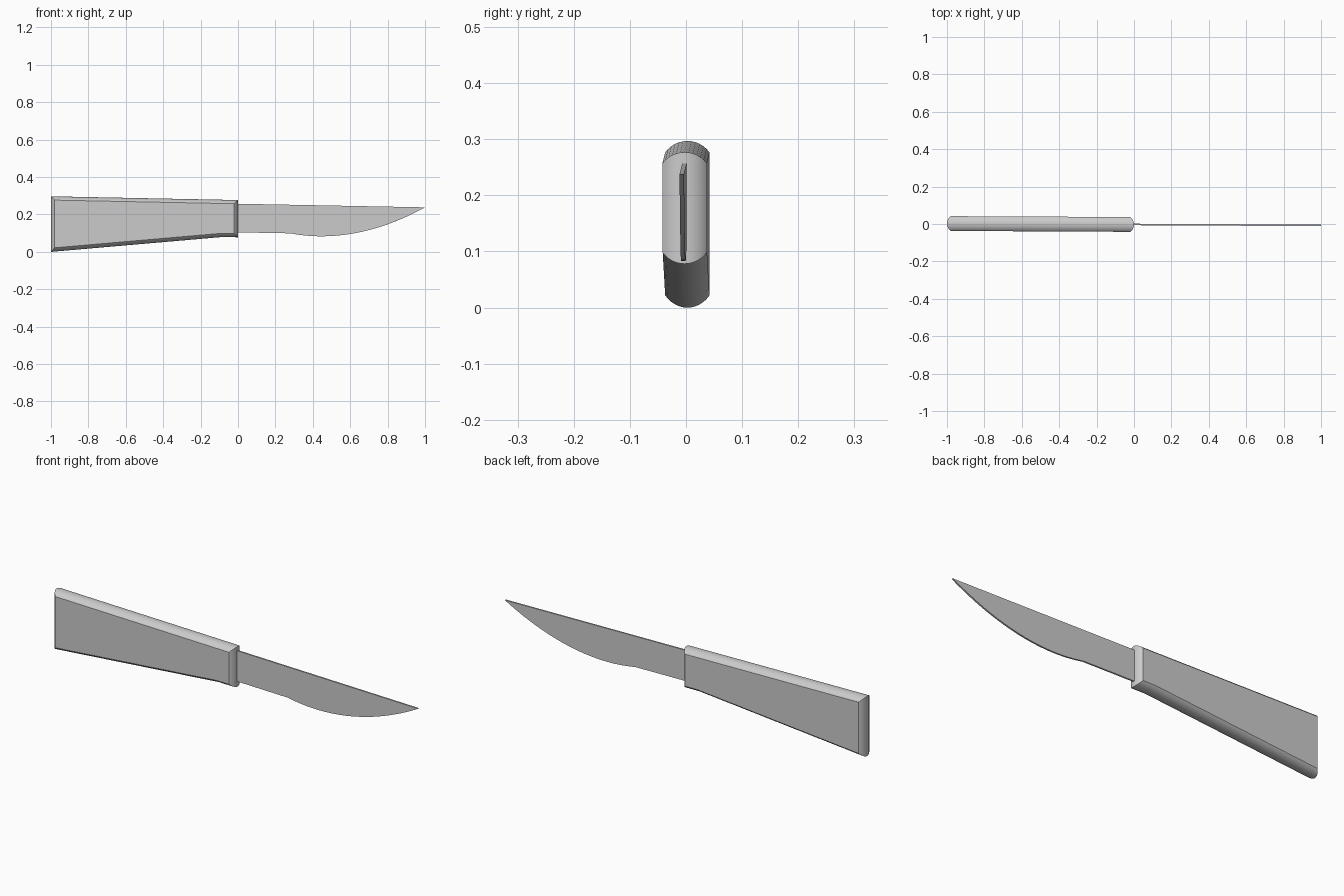
import bpy, bmesh, math
from mathutils import Vector

cube = bpy.data.objects.get("Cube")
if cube:
    bpy.data.objects.remove(cube, do_unlink=True)

grey = bpy.data.materials.new("plain_grey")
grey.use_nodes = True
colour = (0.6, 0.6, 0.6, 1)
grey.diffuse_color = colour
grey.node_tree.nodes["Principled BSDF"].inputs["Base Color"].default_value = colour


def inset_outline(points, distance):
    """Move a counter-clockwise outline inwards, keeping mitred corners."""
    result = []
    for i, p in enumerate(points):
        before = (p - points[i - 1]).normalized()
        after = (points[(i + 1) % len(points)] - p).normalized()
        n1 = Vector((-before.y, before.x))
        n2 = Vector((-after.y, after.x))
        result.append(p + (n1 + n2) * distance / (1 + n1.dot(n2)))
    return result


def loft(name, outline, layers):
    """Stack the outline along y; each layer is (y, inset)."""
    outline = [Vector(p) for p in outline]
    bm = bmesh.new()
    rings = [[bm.verts.new((p.x, y, p.y)) for p in inset_outline(outline, inset)]
             for y, inset in layers]
    for a, b in zip(rings, rings[1:]):
        for i in range(len(a)):
            j = (i + 1) % len(a)
            bm.faces.new((a[i], a[j], b[j], b[i]))
    bm.faces.new(rings[0])
    bm.faces.new(rings[-1][::-1])
    bmesh.ops.recalc_face_normals(bm, faces=bm.faces)
    mesh = bpy.data.meshes.new(name)
    bm.to_mesh(mesh)
    bm.free()
    mesh.materials.append(grey)
    obj = bpy.data.objects.new(name, mesh)
    bpy.context.collection.objects.link(obj)
    # The whole knife is turned very slightly
    obj.location.y = -0.0025
    obj.rotation_euler.z = -0.005
    bpy.ops.object.select_all(action='DESELECT')
    obj.select_set(True)
    bpy.context.view_layer.objects.active = obj
    bpy.ops.object.shade_smooth_by_angle(angle=math.radians(30))
    return obj


# Handle: tapered outline with a shallow rounded rim all the way round
half_width, bulge, steps = 0.0395, 0.02, 12
radius = (half_width ** 2 + bulge ** 2) / (2 * bulge)
sweep = math.asin(half_width / radius)
rim = []
for k in range(steps + 1):
    angle = sweep * (2 * k / steps - 1)
    rim.append((radius * math.sin(angle), radius * (1 - math.cos(angle))))
loft("handle", [(-1, 0), (-0.09, 0.079), (0, 0.078), (0, 0.277), (-1, 0.297)], rim)

# Blade: thin flat plate with a straight spine and a curved belly
a, b, c, d = (Vector(p) for p in ((0.28, 0.099), (0.5, 0.056), (0.75, 0.1), (1, 0.238)))
count = 24
belly = [a * (1 - t) ** 3 + b * 3 * t * (1 - t) ** 2 + c * 3 * t * t * (1 - t) + d * t ** 3
         for t in (k / count for k in range(count + 1))]
loft("blade", [(-0.04, 0.105), *belly, (-0.04, 0.258)], [(-0.004, 0), (0.004, 0)])
